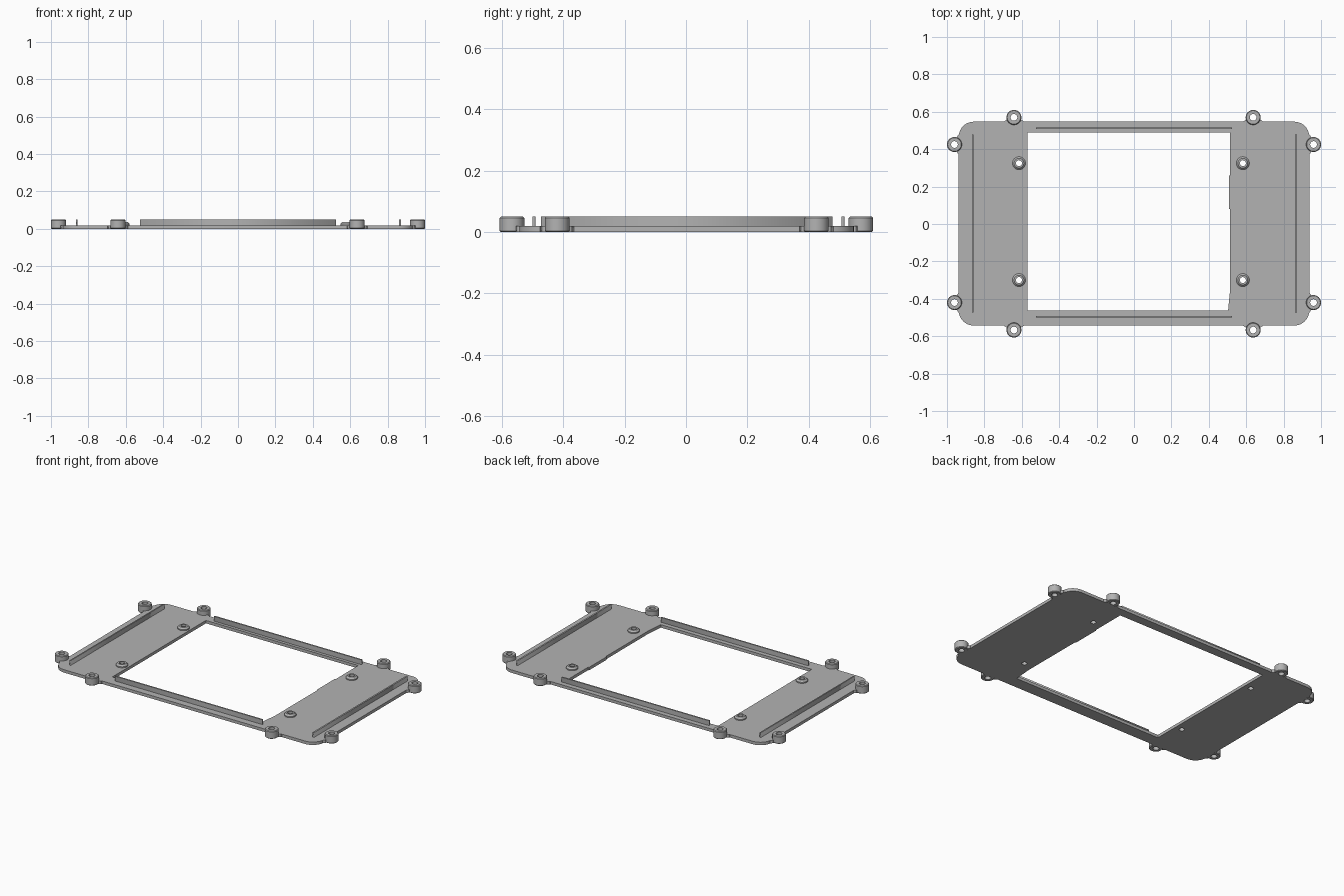
import bpy, bmesh, math

cube = bpy.data.objects.get("Cube")
if cube:
    bpy.data.objects.remove(cube, do_unlink=True)

grey = bpy.data.materials.new("plain grey")
grey.use_nodes = True
COLOUR = (0.45, 0.45, 0.45, 1)
grey.diffuse_color = COLOUR
grey.node_tree.nodes["Principled BSDF"].inputs["Base Color"].default_value = COLOUR

T = 0.019        # plate thickness
H = 0.05         # rib and boss height
X, Y0, Y1 = 0.937, -0.543, 0.547


def add(name, mesh, smooth=False):
    obj = bpy.data.objects.new(name, mesh)
    bpy.context.collection.objects.link(obj)
    mesh.materials.clear()
    mesh.materials.append(grey)
    if smooth:
        bpy.ops.object.select_all(action='DESELECT')
        bpy.context.view_layer.objects.active = obj
        obj.select_set(True)
        bpy.ops.object.shade_smooth_by_angle(angle=math.radians(30))
    return obj


def arc(cx, cy, r, start, end, n):
    return [(cx + r * math.cos(start + (end - start) * i / n),
             cy + r * math.sin(start + (end - start) * i / n)) for i in range(n + 1)]


def slab(name, loops, z0, z1, smooth=False):
    """Extrude closed outlines; inner outlines become holes."""
    curve = bpy.data.curves.new(name, 'CURVE')
    curve.dimensions = '2D'
    curve.fill_mode = 'BOTH'
    curve.extrude = (z1 - z0) / 2
    for pts in loops:
        s = curve.splines.new('POLY')
        s.points.add(len(pts) - 1)
        for p, (x, y) in zip(s.points, pts):
            p.co = (x, y, 0, 1)
        s.use_cyclic_u = True
    tmp = bpy.data.objects.new(name, curve)
    bpy.context.collection.objects.link(tmp)
    deps = bpy.context.evaluated_depsgraph_get()
    mesh = bpy.data.meshes.new_from_object(tmp.evaluated_get(deps))
    bpy.data.objects.remove(tmp, do_unlink=True)
    bm = bmesh.new()
    bm.from_mesh(mesh)
    bmesh.ops.remove_doubles(bm, verts=bm.verts, dist=1e-5)
    bmesh.ops.translate(bm, verts=bm.verts, vec=(0, 0, (z0 + z1) / 2))
    bmesh.ops.recalc_face_normals(bm, faces=bm.faces)
    bm.to_mesh(mesh)
    bm.free()
    return add(name, mesh, smooth)


def lathe(name, x, y, profile, n=32):
    """Turn a closed (radius, height) profile around a vertical axis."""
    bm = bmesh.new()
    rings = [[bm.verts.new((x + r * math.cos(math.tau * i / n),
                            y + r * math.sin(math.tau * i / n), z)) for i in range(n)]
             for r, z in profile]
    for a, b in zip(rings, rings[1:] + rings[:1]):
        for i in range(n):
            j = (i + 1) % n
            bm.faces.new((a[i], a[j], b[j], b[i]))
    bmesh.ops.recalc_face_normals(bm, faces=bm.faces)
    mesh = bpy.data.meshes.new(name)
    bm.to_mesh(mesh)
    bm.free()
    return add(name, mesh, True)


def rectangle(x0, x1, y0, y1):
    return [(x0, y0), (x1, y0), (x1, y1), (x0, y1)]


# Base plate with rounded corners, window and four screw holes
R = 0.08
outline = []
for k, (cx, cy) in enumerate(rectangle(-X + R, X - R, Y0 + R, Y1 - R)):
    start = math.pi + k * math.pi / 2
    outline += arc(cx, cy, R, start, start + math.pi / 2, 10)
window = [(-0.57, -0.463), (0.503, -0.463), (0.514, -0.35), (0.514, 0.08),
          (0.508, 0.08), (0.508, 0.26), (0.514, 0.26), (0.514, 0.488), (-0.57, 0.488)]
standoffs = [(x, y) for x in (-0.615, 0.582) for y in (-0.3, 0.325)]
holes = [arc(x, y, 0.016, 0, math.tau, 24)[:-1] for x, y in standoffs]
slab("base_plate", [outline, window] + holes, 0, T, True)

# Tapered standoffs around the screw holes
for x, y in standoffs:
    lathe("standoff", x, y, [(0.016, T - 0.002), (0.035, T - 0.002), (0.035, 0.026),
                             (0.026, 0.036), (0.016, 0.036)])

# Upright ribs framing the plate
for name, box in (("back_rib", (-0.525, 0.523, 0.507, 0.516)),
                  ("front_rib", (-0.525, 0.523, -0.5, -0.491)),
                  ("right_rib", (-0.867, -0.859, -0.473, 0.478)),
                  ("left_rib", (0.862, 0.872, -0.473, 0.478))):
    slab(name, [rectangle(*box)], T - 0.002, H)

# Edge bosses, each with a pair of small gussets flaring into the plate
bosses = [(x, y, 0, s) for x in (-0.642, 0.637) for y, s in ((0.57, 1), (-0.567, -1))]
bosses += [(s * 0.96, y, s, 0) for s in (-1, 1) for y in (0.425, -0.42)]
c = 0.004
for x, y, sx, sy in bosses:
    lathe("edge_boss", x, y, [(0.018, 0), (0.04 - c, 0), (0.04, c), (0.04, H - c),
                              (0.04 - c, H), (0.018, H)])
    for side in (-1, 1):
        tri = [(0.03, 0), (0.056, 0), (0.036, 0.014)]
        if sx:
            pts = [(sx * (X - 0.001 + v), y + side * u) for u, v in tri]
        else:
            edge = Y1 if sy > 0 else Y0
            pts = [(x + side * u, edge + sy * (v - 0.001)) for u, v in tri]
        slab("boss_gusset", [pts], 0, T)
